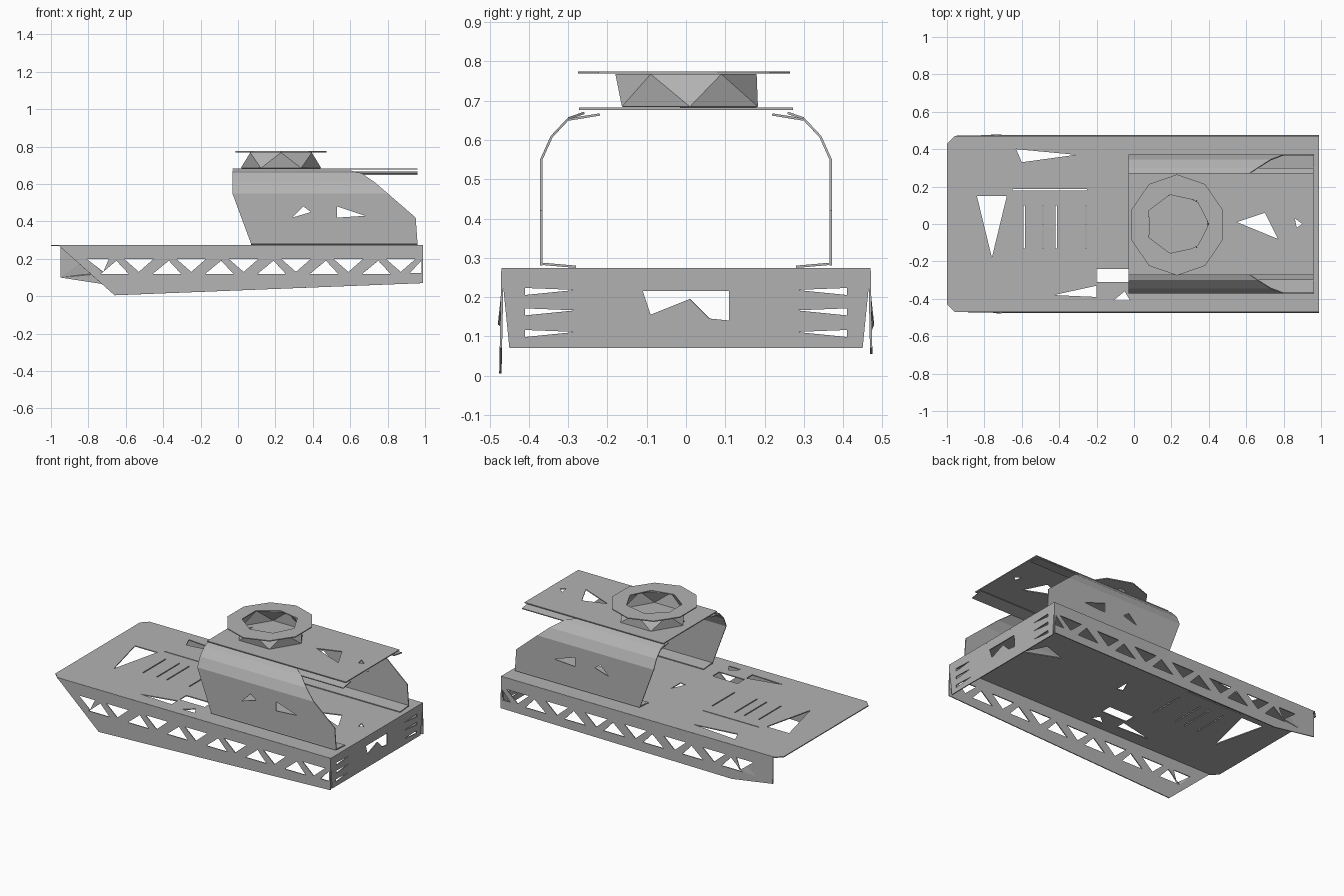
import bpy, bmesh
from math import cos, sin, pi
from mathutils import Vector
from mathutils.geometry import tessellate_polygon

cube = bpy.data.objects.get("Cube")
if cube:
    bpy.data.objects.remove(cube)

GREY = (0.45, 0.45, 0.45, 1)
mat = bpy.data.materials.new("plain_grey")
mat.use_nodes = True
mat.diffuse_color = GREY
mat.node_tree.nodes["Principled BSDF"].inputs["Base Color"].default_value = GREY


def build(name, verts, faces, outward, thickness=0.006):
    """Thin plate whose outer side looks along the outward direction."""
    bm = bmesh.new()
    vs = [bm.verts.new(v) for v in verts]
    for f in faces:
        bm.faces.new([vs[i] for i in f])
    bmesh.ops.recalc_face_normals(bm, faces=bm.faces)
    bm.normal_update()
    if sum(f.normal.dot(Vector(outward)) * f.calc_area() for f in bm.faces) < 0:
        bmesh.ops.reverse_faces(bm, faces=bm.faces)
    mesh = bpy.data.meshes.new(name)
    bm.to_mesh(mesh)
    bm.free()
    mesh.materials.append(mat)
    ob = bpy.data.objects.new(name, mesh)
    bpy.context.collection.objects.link(ob)
    solid = ob.modifiers.new("plate_thickness", 'SOLIDIFY')
    solid.thickness = thickness
    solid.offset = -1
    return ob


def sheet(name, outline, holes, place, outward):
    """Flat plate with cut holes; place maps 2D points to 3D."""
    loops = [[Vector((a, b, 0)) for a, b in loop] for loop in [outline] + holes]
    points = [p for loop in loops for p in loop]
    faces = tessellate_polygon(loops)
    return build(name, [place(p.x, p.y) for p in points], faces, outward)


def loft(name, rows, outward, closed=False):
    """Quads between rows of equal length."""
    n = len(rows[0])
    faces = []
    for r in range(len(rows) - 1):
        for i in range(n if closed else n - 1):
            j = (i + 1) % n
            faces.append((r * n + i, r * n + j, r * n + n + j, r * n + n + i))
    return build(name, [p for row in rows for p in row], faces, outward)


def rect(x, y, w, h):
    return [(x, y), (x + w, y), (x + w, y + h), (x, y + h)]


def oval(cx, cy, rx, ry, n, turn=0.0):
    return [(cx + rx * cos(2 * pi * (i + turn) / n),
             cy + ry * sin(2 * pi * (i + turn) / n)) for i in range(n)]


# Holes shared by the roof and the deck below it
rear_holes = [[(0.55, 0.01), (0.7, 0.06), (0.77, -0.08)],
              [(0.86, 0.03), (0.9, 0.0), (0.87, -0.02)],
              [(0.08, 0.04), (0.08, -0.06), (0.04, -0.05)]]

# Deck with openings and narrow slots
deck_holes = rear_holes + [
    [(-0.84, 0.15), (-0.68, 0.15), (-0.76, -0.18)],
    [(-0.63, 0.4), (-0.31, 0.37), (-0.6, 0.33)],
    [(-0.43, -0.38), (-0.2, -0.33), (-0.2, -0.39)],
    [(-0.11, -0.41), (-0.05, -0.36), (-0.02, -0.41)],
    rect(-0.2, -0.31, 0.18, 0.07),
    rect(-0.65, 0.18, 0.4, 0.006)]
deck_holes += [rect(x, -0.13, 0.007, 0.23) for x in (-0.59, -0.49, -0.42, -0.26)]
deck_outline = [(-1, -0.43), (-0.96, -0.47), (0.99, -0.47),
                (0.99, 0.47), (-0.96, 0.47), (-1, 0.43)]
sheet("deck", deck_outline, deck_holes, lambda x, y: (x, y, 0.274), (0, 0, 1))

# Side skirts with a truss of triangular openings
truss = [[(-0.81, 0.2), (-0.69, 0.2), (-0.72, 0.13)],
         [(0.92, 0.125), (0.98, 0.125), (0.98, 0.19)]]
for k in range(6):
    down, up = -0.53 + 0.28 * k, -0.66 + 0.28 * k
    truss.append([(down - 0.08, 0.2), (down + 0.08, 0.2), (down, 0.13)])
    truss.append([(up - 0.075, 0.12), (up + 0.075, 0.12), (up + 0.01, 0.19)])
rear_edge = [(0.99, 0.07), (0.99, 0.272)]
sheet("right_skirt", [(-0.96, 0.272), (-0.66, 0.005)] + rear_edge, truss,
      lambda x, z: (x, -0.476 + z * 0.02, z), (0, -1, 0))
sheet("left_skirt", [(-0.95, 0.272), (-0.95, 0.1), (-0.66, 0.055)] + rear_edge, truss,
      lambda x, z: (x, 0.476 - z * 0.02, z), (0, 1, 0))

# Rear plate with a central window and side slits
slits = [[(-0.11, 0.215), (0.11, 0.215), (0.11, 0.14),
          (0.06, 0.145), (0.01, 0.195), (-0.09, 0.155)]]
for s in (-1, 1):
    for z in (0.215, 0.163, 0.108):
        slits.append([(s * 0.41, z - 0.01), (s * 0.41, z + 0.008), (s * 0.28, z + 0.003)])
sheet("rear_plate", [(-0.47, 0.27), (-0.45, 0.07), (0.45, 0.07), (0.47, 0.27)],
      slits, lambda y, z: (0.99 - (0.27 - z) * 0.02, y, z), (1, 0, 0))

# Upper cabin sides: pierced lower wall, folded shoulder, top and foot flanges
wall = [(0.07, 0.28), (0.96, 0.28), (0.95, 0.42), (0.8, 0.55), (-0.03, 0.55)]
wall_holes = [[(0.29, 0.42), (0.35, 0.48), (0.39, 0.45)],
              [(0.53, 0.42), (0.53, 0.48), (0.68, 0.43)]]
shoulder = [(0.372, 0.55, 0.8), (0.345, 0.61, 0.73), (0.3, 0.658, 0.66), (0.26, 0.672, 0.6)]
for side, s in (("right", -1), ("left", 1)):
    sheet(side + "_cabin_wall", wall, wall_holes,
          lambda x, z: (x, s * 0.372, z), (0, s, 0))
    loft(side + "_cabin_shoulder",
         [[(-0.03, s * y, z), (x, s * y, z)] for y, z, x in shoulder], (0, s, 1))
    loft(side + "_top_flange",
         [[(x, s * y, z) for x in (-0.03, 0.96)]
          for y, z in ((0.22, 0.668), (0.3, 0.655))], (0, 0, 1))
    loft(side + "_foot_flange",
         [[(x, s * y, z) for x in (0.07, 0.96)]
          for y, z in ((0.372, 0.288), (0.28, 0.28))], (0, 0, 1))

# Roof plate
sheet("cabin_roof", rect(-0.03, -0.273, 0.99, 0.546), rear_holes,
      lambda x, y: (x, y, 0.683), (0, 0, 1))

# Cupola: faceted drum under a flat ring
CX = 0.23
rings = [oval(CX, 0.01, 0.215, 0.2, 6), oval(CX, 0.0, 0.19, 0.18, 6, 0.5)]
drum_points = [(x, y, z) for ring, z in zip(rings, (0.685, 0.768)) for x, y in ring]
drum_faces = []
for i in range(6):
    j = (i + 1) % 6
    drum_faces += [(i, j, 6 + i), (j, 6 + j, 6 + i)]
build("cupola_drum", drum_points, drum_faces, (0, 0, 1))
sheet("cupola_ring", oval(CX, -0.005, 0.255, 0.27, 10, 0.5),
      [oval(CX, 0.0, 0.17, 0.16, 7)], lambda x, y: (x, y, 0.775), (0, 0, 1))
